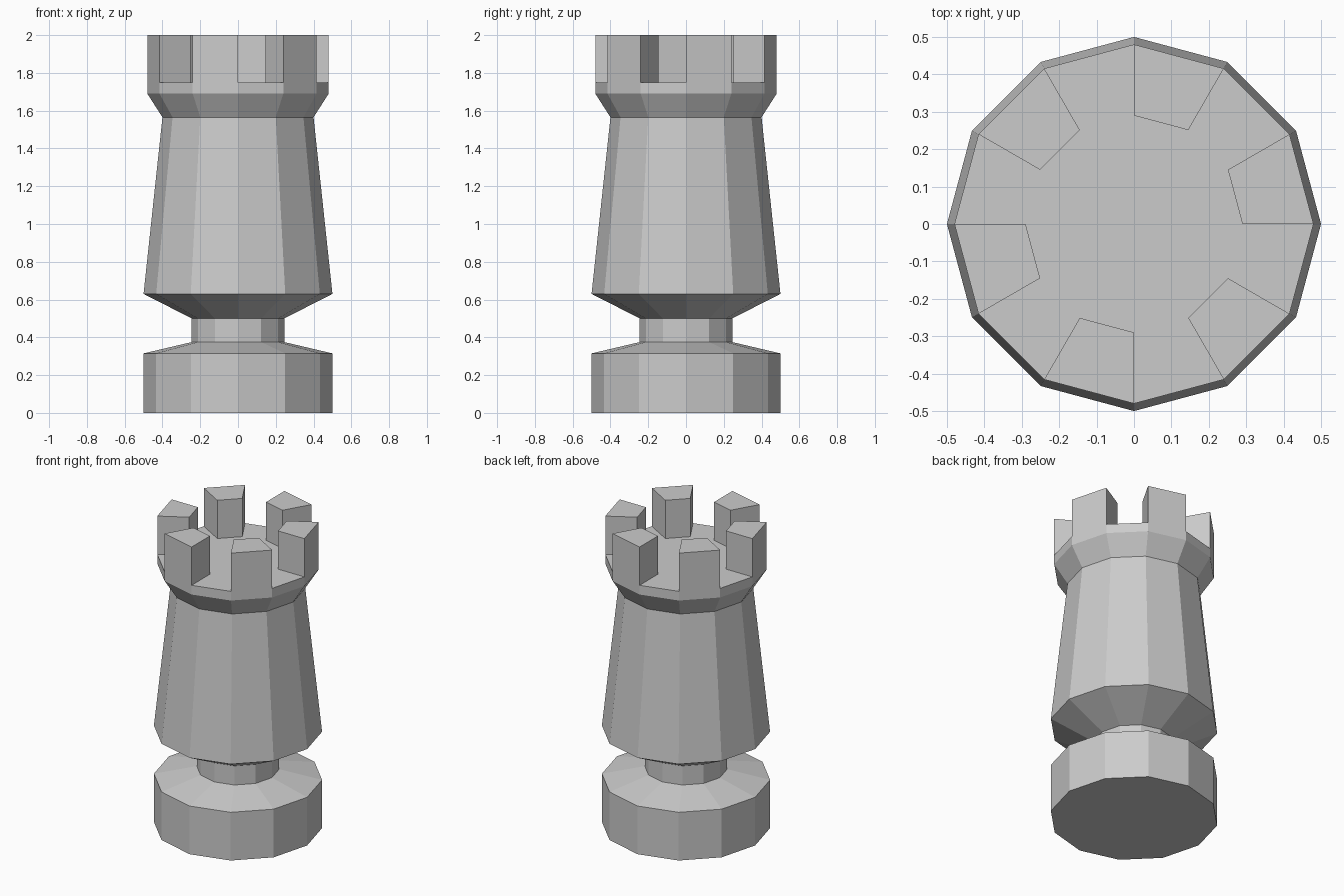
import bpy
import bmesh
from math import cos, sin, tau

SIDES = 12

cube = bpy.data.objects.get("Cube")
if cube:
    bpy.data.objects.remove(cube, do_unlink=True)

# Single stone colour
stone = bpy.data.materials.new("light_grey")
stone.use_nodes = True
colour = (0.6, 0.6, 0.6, 1)
stone.diffuse_color = colour
stone.node_tree.nodes["Principled BSDF"].inputs["Base Color"].default_value = colour

# Lathe profile (radius, height) from the foot up to the battlement deck
profile = [
    (0.5, 0), (0.5, 0.315),         # base drum
    (0.245, 0.375), (0.245, 0.5),   # narrow neck
    (0.5, 0.63), (0.4, 1.565),      # tapered body
    (0.48, 1.69), (0.48, 1.75),     # flared crown
    (0.29, 1.75),                   # inner edge of the battlements
]


def ring(bm, radius, z):
    return [bm.verts.new((radius * cos(tau * i / SIDES), radius * sin(tau * i / SIDES), z))
            for i in range(SIDES)]


bm = bmesh.new()
rings = [ring(bm, r, z) for r, z in profile]
bm.faces.new(reversed(rings[0]))
for low, high in zip(rings, rings[1:]):
    band = [bm.faces.new((low[i], low[(i + 1) % SIDES], high[(i + 1) % SIDES], high[i]))
            for i in range(SIDES)]
bm.faces.new(rings[-1])

# Battlements: raise every second segment of the deck rim
raised = bmesh.ops.extrude_discrete_faces(bm, faces=band[::2])["faces"]
for face in raised:
    bottom = [v.co.copy() for v in face.verts]
    for v in face.verts:
        v.co.z = 2
    # Walls around the raised top, standing on the deck
    foot = [bm.verts.new(co) for co in bottom]
    top = list(face.verts)
    for i in range(len(top)):
        j = (i + 1) % len(top)
        bm.faces.new((foot[i], foot[j], top[j], top[i]))

bmesh.ops.remove_doubles(bm, verts=bm.verts, dist=0.0001)
bmesh.ops.recalc_face_normals(bm, faces=bm.faces)

mesh = bpy.data.meshes.new("castle_tower")
bm.to_mesh(mesh)
bm.free()
mesh.materials.append(stone)
bpy.context.collection.objects.link(bpy.data.objects.new("castle_tower", mesh))
